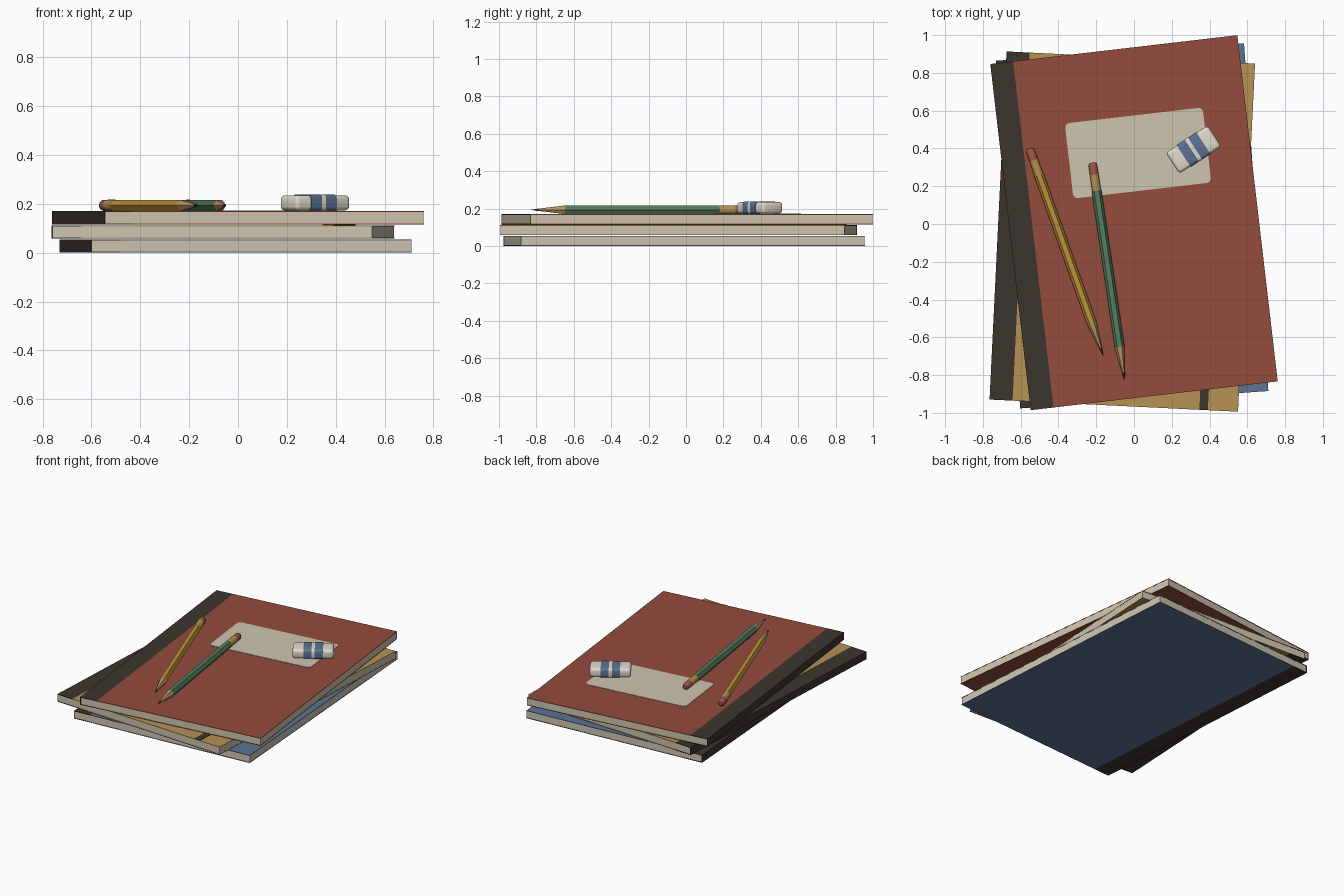
import bpy, bmesh
from math import radians, sin, cos, pi, atan2, hypot
from mathutils import Matrix, Vector

cube = bpy.data.objects.get("Cube")
if cube:
    bpy.data.objects.remove(cube, do_unlink=True)


def material(name, r, g, b):
    lin = [((c / 255 + 0.055) / 1.055) ** 2.4 for c in (r, g, b)]
    m = bpy.data.materials.new(name)
    m.use_nodes = True
    m.diffuse_color = (*lin, 1)
    m.node_tree.nodes["Principled BSDF"].inputs["Base Color"].default_value = (*lin, 1)
    return m


RED = material("brick red", 148, 76, 60)
MUSTARD = material("mustard", 182, 146, 84)
BLUE = material("slate blue", 92, 114, 146)
DARK = material("dark charcoal", 60, 53, 46)
CREAM = material("paper cream", 206, 197, 176)
WHITE = material("eraser white", 226, 220, 206)
GREEN = material("pencil green", 84, 126, 92)
YELLOW = material("pencil yellow", 190, 146, 54)
WOOD = material("bare wood", 186, 150, 104)
PINK = material("rubber pink", 160, 86, 74)


def make_object(name, bm, mats, frame, smooth=False):
    bmesh.ops.recalc_face_normals(bm, faces=bm.faces)
    mesh = bpy.data.meshes.new(name)
    bm.to_mesh(mesh)
    bm.free()
    ob = bpy.data.objects.new(name, mesh)
    for m in mats:
        mesh.materials.append(m)
    bpy.context.collection.objects.link(ob)
    ob.matrix_world = frame
    if smooth:
        bpy.ops.object.select_all(action="DESELECT")
        ob.select_set(True)
        bpy.context.view_layer.objects.active = ob
        bpy.ops.object.shade_smooth_by_angle(angle=radians(35))
    return ob


def box(name, size, centre, mat, frame, bevel=0, axis=None):
    """Box whose edges, all or those along one axis, can be rounded."""
    bm = bmesh.new()
    bmesh.ops.create_cube(bm, size=1)
    bmesh.ops.scale(bm, vec=size, verts=bm.verts)
    bmesh.ops.translate(bm, vec=centre, verts=bm.verts)
    if bevel:
        edges = [e for e in bm.edges if axis is None
                 or abs((e.verts[0].co - e.verts[1].co).normalized()[axis]) > 0.9]
        bmesh.ops.bevel(bm, geom=edges, offset=bevel, segments=4, profile=0.5, affect="EDGES")
    return make_object(name, bm, [mat], frame, bevel > 0)


def place(x, y, z, angle):
    return Matrix.Translation((x, y, z)) @ Matrix.Rotation(angle, 4, "Z")


# Notebooks: pages, two covers and a cloth spine wrapped round the left edge
W, L, H, T, SPINE = 1.317, 1.845, 0.054, 0.004, 0.122


def notebook(name, x, y, z, angle, cover):
    frame = place(x, y, z, radians(angle))
    box(name + "_pages", (W - T, L - 0.004, H - 2 * T), (T / 2 - 0.001, 0, H / 2), CREAM, frame)
    for side, cz in (("bottom", T / 2), ("top", H - T / 2)):
        box(f"{name}_{side}_cover", (W - SPINE, L, T), (SPINE / 2, 0, cz), cover, frame)
    left, right = -W / 2, -W / 2 + SPINE
    profile = [(right, 0), (left, 0), (left, H), (right, H),
               (right, H - T), (left + T, H - T), (left + T, T), (right, T)]
    bm = bmesh.new()
    face = bm.faces.new([bm.verts.new((px, -L / 2, pz)) for px, pz in profile])
    ext = bmesh.ops.extrude_face_region(bm, geom=[face])
    bmesh.ops.translate(bm, vec=(0, L, 0),
                        verts=[v for v in ext["geom"] if isinstance(v, bmesh.types.BMVert)])
    make_object(name + "_spine", bm, [DARK], frame)
    return frame


notebook("bottom_notebook", -0.01, -0.01, 0, 4, BLUE)
middle = notebook("middle_notebook", -0.062, -0.04, 0.058, -2.8, MUSTARD)
top = notebook("top_notebook", 0, 0.007, 0.116, 6.65, RED)

# Closing band and cover label
box("closing_band", (0.045, L, 0.003), (0.476, 0, H + 0.001), DARK, middle)
box("cover_label", (0.735, 0.4, 0.003), (0.064, 0.364, H + 0.001), CREAM, top, 0.025, 2)
DESK = 0.17


# Pencils: rings lofted along x, each section with its own colour
def loft(name, rings, sides, mats, frame, smooth):
    bm = bmesh.new()
    loops = [[bm.verts.new((x, r * cos(2 * pi * i / sides), r * sin(2 * pi * i / sides)))
              for i in range(sides)] for x, r, _ in rings]
    for a, b, ring in zip(loops, loops[1:], rings):
        for i in range(sides):
            j = (i + 1) % sides
            bm.faces.new((a[i], a[j], b[j], b[i])).material_index = ring[2]
    bm.faces.new(loops[0]).material_index = rings[0][2]
    bm.faces.new(loops[-1]).material_index = rings[-1][2]
    make_object(name, bm, mats, frame, smooth)


def pencil(name, start, tip, paint):
    d = Vector(tip) - Vector(start)
    n = d.length
    frame = place(*start, DESK + 0.0235, atan2(d.y, d.x))
    loft(name + "_shaft", [(0.15, 0.026, 0), (n - 0.18, 0.026, 1), (n - 0.04, 0.007, 2),
                           (n, 0.001, 2)], 6, [paint, WOOD, DARK], frame, False)
    loft(name + "_end", [(0, 0.012, 0), (0.005, 0.019, 0), (0.014, 0.0225, 0),
                         (0.065, 0.0235, 1), (0.152, 0.0235, 1)],
         16, [PINK, MUSTARD], frame, True)


pencil("yellow_pencil", (-0.553, 0.4), (-0.163, -0.695), YELLOW)
pencil("green_pencil", (-0.22, 0.325), (-0.05, -0.828), GREEN)

# Eraser in a striped paper sleeve
rubber = place(0.315, 0.394, DESK, radians(33))
box("eraser", (0.265, 0.132, 0.062), (0, 0, 0.034), WHITE, rubber, 0.018)
box("eraser_sleeve", (0.125, 0.138, 0.067), (0, 0, 0.034), BLUE, rubber, 0.018, 0)
box("sleeve_stripe", (0.02, 0.1395, 0.0685), (0, 0, 0.034), WHITE, rubber, 0.018, 0)
